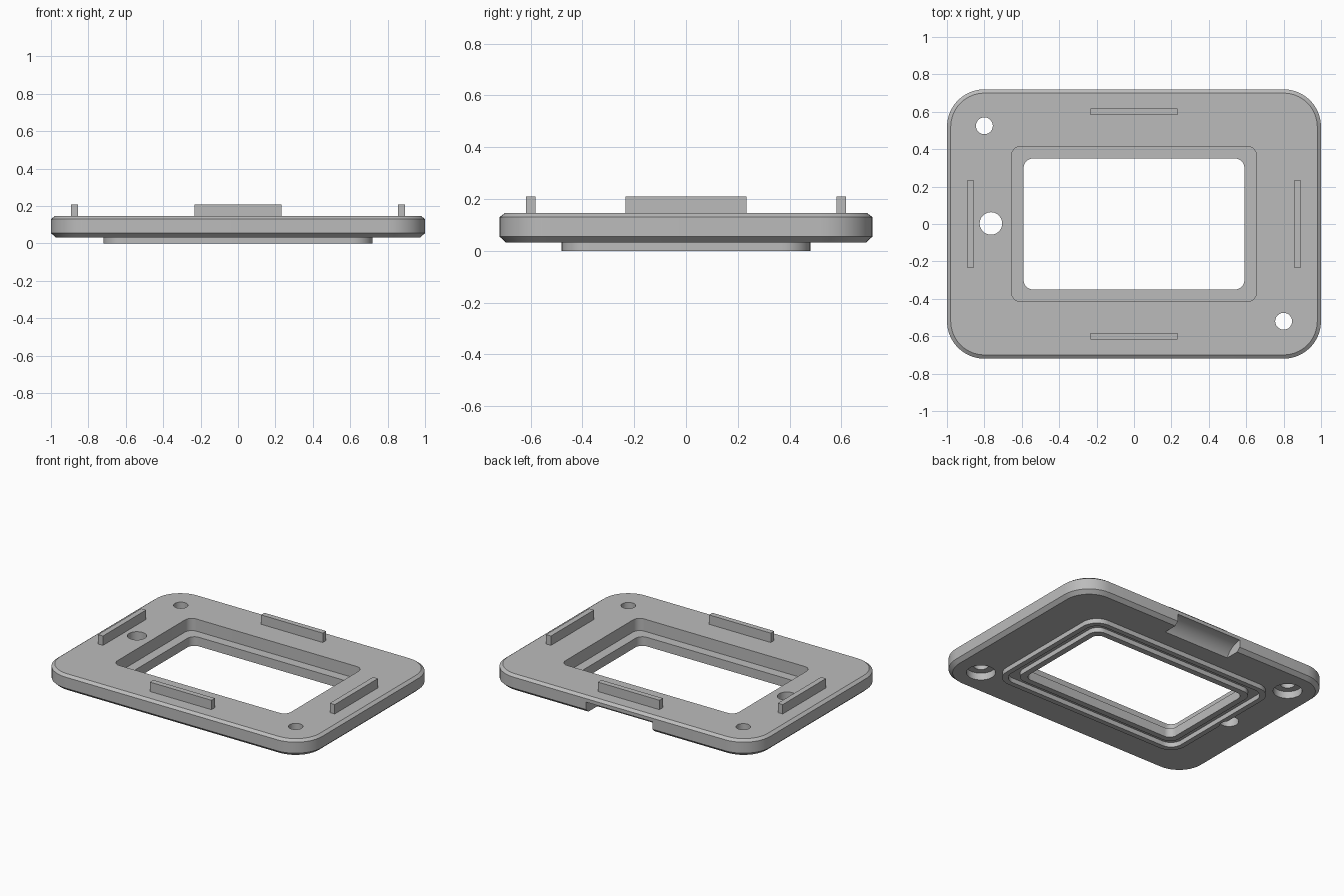
import bpy, bmesh, math
from mathutils import Matrix

if "Cube" in bpy.data.objects:
    bpy.data.objects.remove(bpy.data.objects["Cube"])

grey = bpy.data.materials.new("plain grey")
grey.use_nodes = True
COLOUR = (0.5, 0.5, 0.5, 1)
grey.diffuse_color = COLOUR
grey.node_tree.nodes["Principled BSDF"].inputs["Base Color"].default_value = COLOUR


def finish(bm, name):
    bmesh.ops.recalc_face_normals(bm, faces=bm.faces)
    mesh = bpy.data.meshes.new(name)
    bm.to_mesh(mesh)
    bm.free()
    mesh.materials.append(grey)
    obj = bpy.data.objects.new(name, mesh)
    bpy.context.collection.objects.link(obj)
    return obj


def rounded_loop(bm, hx, hy, r, z, steps=10):
    verts = []
    for q, (sx, sy) in enumerate([(1, 1), (-1, 1), (-1, -1), (1, -1)]):
        for i in range(steps + 1):
            a = (q + i / steps) * math.pi / 2
            verts.append(bm.verts.new((sx * (hx - r) + r * math.cos(a),
                                       sy * (hy - r) + r * math.sin(a), z)))
    return verts


def cylinder(name, radius, depth, matrix, segments=48):
    bm = bmesh.new()
    bmesh.ops.create_cone(bm, cap_ends=True, segments=segments, radius1=radius,
                          radius2=radius, depth=depth, matrix=matrix)
    return finish(bm, name)


def box(name, x, y, z, sx, sy, sz):
    bm = bmesh.new()
    bmesh.ops.create_cube(bm, size=1, matrix=Matrix.Translation((x, y, z))
                          @ Matrix.Diagonal((sx, sy, sz, 1)))
    return finish(bm, name)


# Frame plate: closed cross-section of (half x, half y, corner radius, z)
section = [
    (0.98, 0.70, 0.18, 0.145), (1.00, 0.72, 0.20, 0.13),     # top chamfer
    (1.00, 0.72, 0.20, 0.055), (0.975, 0.695, 0.175, 0.032),  # bottom chamfer
    (0.72, 0.48, 0.11, 0.032), (0.72, 0.48, 0.11, 0),         # bottom rim
    (0.685, 0.445, 0.08, 0), (0.685, 0.445, 0.08, 0.032),     # seal groove
    (0.63, 0.39, 0.07, 0.032), (0.63, 0.39, 0.07, 0),
    (0.59, 0.35, 0.05, 0), (0.59, 0.35, 0.05, 0.062),         # window
    (0.655, 0.415, 0.05, 0.062), (0.655, 0.415, 0.05, 0.145),  # top pocket
]
bm = bmesh.new()
loops = [rounded_loop(bm, *s) for s in section]
for a, b in zip(loops, loops[1:] + loops[:1]):
    for i in range(len(a)):
        j = (i + 1) % len(a)
        bm.faces.new((a[i], a[j], b[j], b[i]))
frame = finish(bm, "frame_plate")

# Cutters: screw holes with counterbores, cable hole, edge scoop
cutters = [cylinder("cable_hole_cutter", 0.06, 1, Matrix.Translation((-0.765, 0.003, 0)))]
for side, x, y in (("right", -0.8, 0.525), ("left", 0.8, -0.52)):
    cutters.append(cylinder(side + "_screw_hole_cutter", 0.045, 1,
                            Matrix.Translation((x, y, 0))))
    cutters.append(cylinder(side + "_counterbore_cutter", 0.09, 0.16,
                            Matrix.Translation((x, y, 0))))
cutters.append(cylinder("scoop_cutter", 0.136, 0.5, Matrix.Translation((0, 0.72, -0.03))
                        @ Matrix.Rotation(math.pi / 2, 4, "Y"), 64))

bpy.context.view_layer.objects.active = frame
for cutter in cutters:
    mod = frame.modifiers.new(cutter.name, "BOOLEAN")
    mod.operation = "DIFFERENCE"
    mod.solver = "EXACT"
    mod.object = cutter
    bpy.ops.object.modifier_apply(modifier=mod.name)
    bpy.data.objects.remove(cutter.hide_render and cutter or cutter)

# Locating ridges on the top face
for s, end, side in ((-1, "front", "right"), (1, "back", "left")):
    box(end + "_ridge", 0, s * 0.6, 0.172, 0.466, 0.037, 0.074)
    box(side + "_ridge", s * 0.875, 0, 0.172, 0.037, 0.466, 0.074)

bpy.ops.object.select_all(action="DESELECT")
frame.select_set(True)
bpy.ops.object.shade_smooth_by_angle(angle=math.radians(25))
